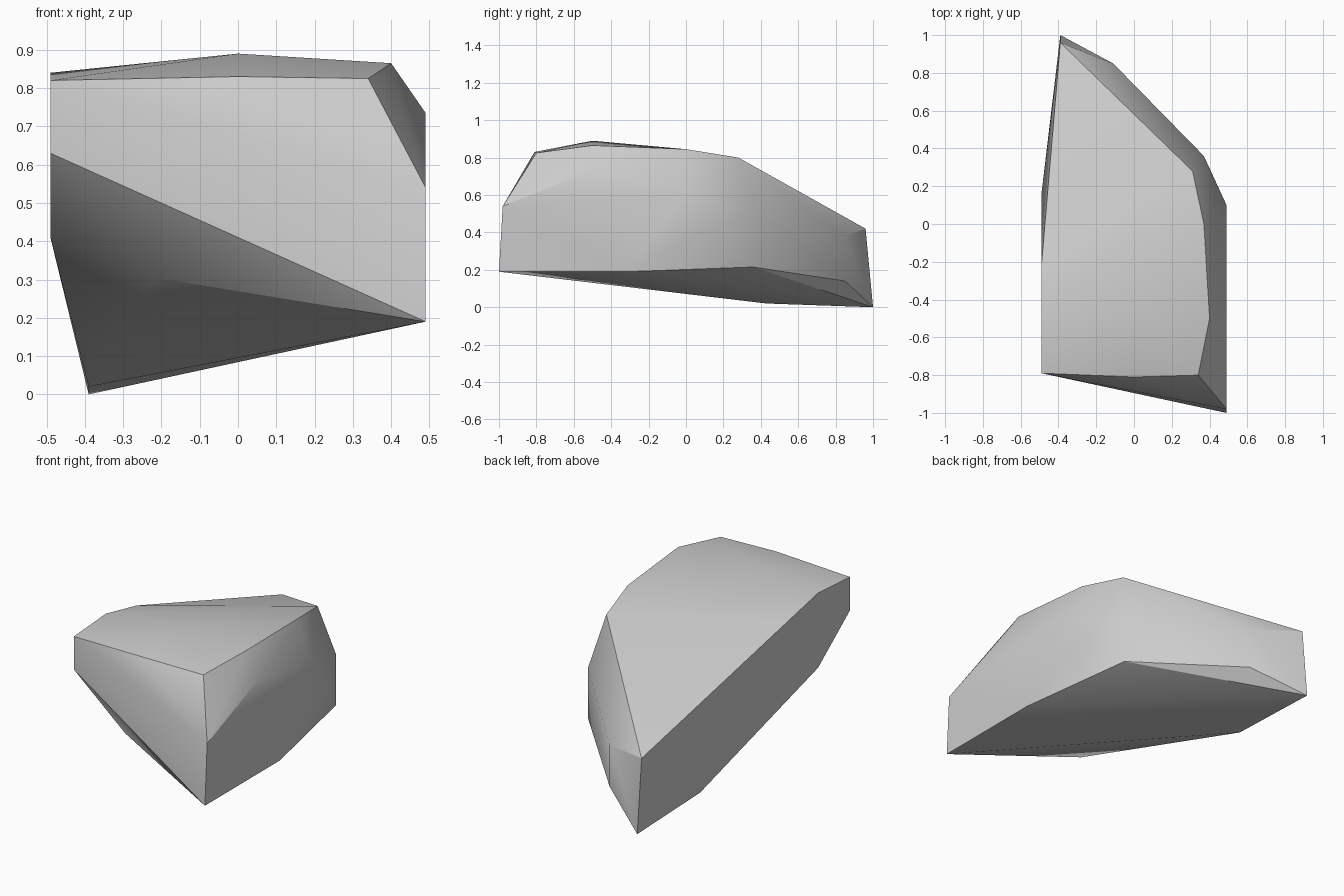
import bpy, bmesh, math

cube = bpy.data.objects.get("Cube")
if cube:
    bpy.data.objects.remove(cube, do_unlink=True)

# Stone colour
stone = bpy.data.materials.new("stone_grey")
stone.use_nodes = True
stone.diffuse_color = (0.6, 0.6, 0.6, 1)
stone.node_tree.nodes["Principled BSDF"].inputs["Base Color"].default_value = stone.diffuse_color

# Corner points of the faceted boulder, grouped by region
top_rim = [(0.34, -0.8, 0.825), (0.4, -0.5, 0.865), (0.37, 0, 0.845), (0.31, 0.28, 0.8)]
top_ridge = [(0, -0.81, 0.83), (0, -0.5, 0.89)]
left_wall = [(0.49, y, z) for y, z in
             [(-1, 0.19), (-0.98, 0.54), (-0.5, 0.735), (0, 0.62), (0.1, 0.42), (-0.32, 0.19)]]
right_wall = [(-0.49, y, z) for y, z in
              [(-0.79, 0.82), (-0.79, 0.63), (-0.5, 0.84), (-0.22, 0.78), (-0.5, 0.41), (0.16, 0.41)]]
back_slope = [(0.37, 0.36, 0.215), (0.37, 0.36, 0.51), (-0.11, 0.85, 0.14), (-0.11, 0.85, 0.38)]
back_tip = [(-0.39, 0.96, 0.42), (-0.39, 1, 0)]
underside = [(-0.39, 0.43, 0.02), (-0.22, -0.71, 0.305), (0.38, 0, 0.185)]

# Wrap the points in a convex shell
bm = bmesh.new()
for p in top_rim + top_ridge + left_wall + right_wall + back_slope + back_tip + underside:
    bm.verts.new(p)
result = bmesh.ops.convex_hull(bm, input=bm.verts[:])
inner = [g for g in set(result["geom_interior"] + result["geom_unused"])
         if isinstance(g, bmesh.types.BMVert)]
bmesh.ops.delete(bm, geom=inner, context="VERTS")
# Merge the coplanar triangles of the flat walls
bmesh.ops.dissolve_limit(bm, angle_limit=math.radians(1), verts=bm.verts[:], edges=bm.edges[:])
bmesh.ops.recalc_face_normals(bm, faces=bm.faces[:])
mesh = bpy.data.meshes.new("boulder")
bm.to_mesh(mesh)
bm.free()
mesh.materials.append(stone)

boulder = bpy.data.objects.new("boulder", mesh)
bpy.context.collection.objects.link(boulder)

# Soft facets with crisp main edges
bpy.ops.object.select_all(action="DESELECT")
boulder.select_set(True)
bpy.context.view_layer.objects.active = boulder
bpy.ops.object.shade_smooth_by_angle(angle=math.radians(30))
